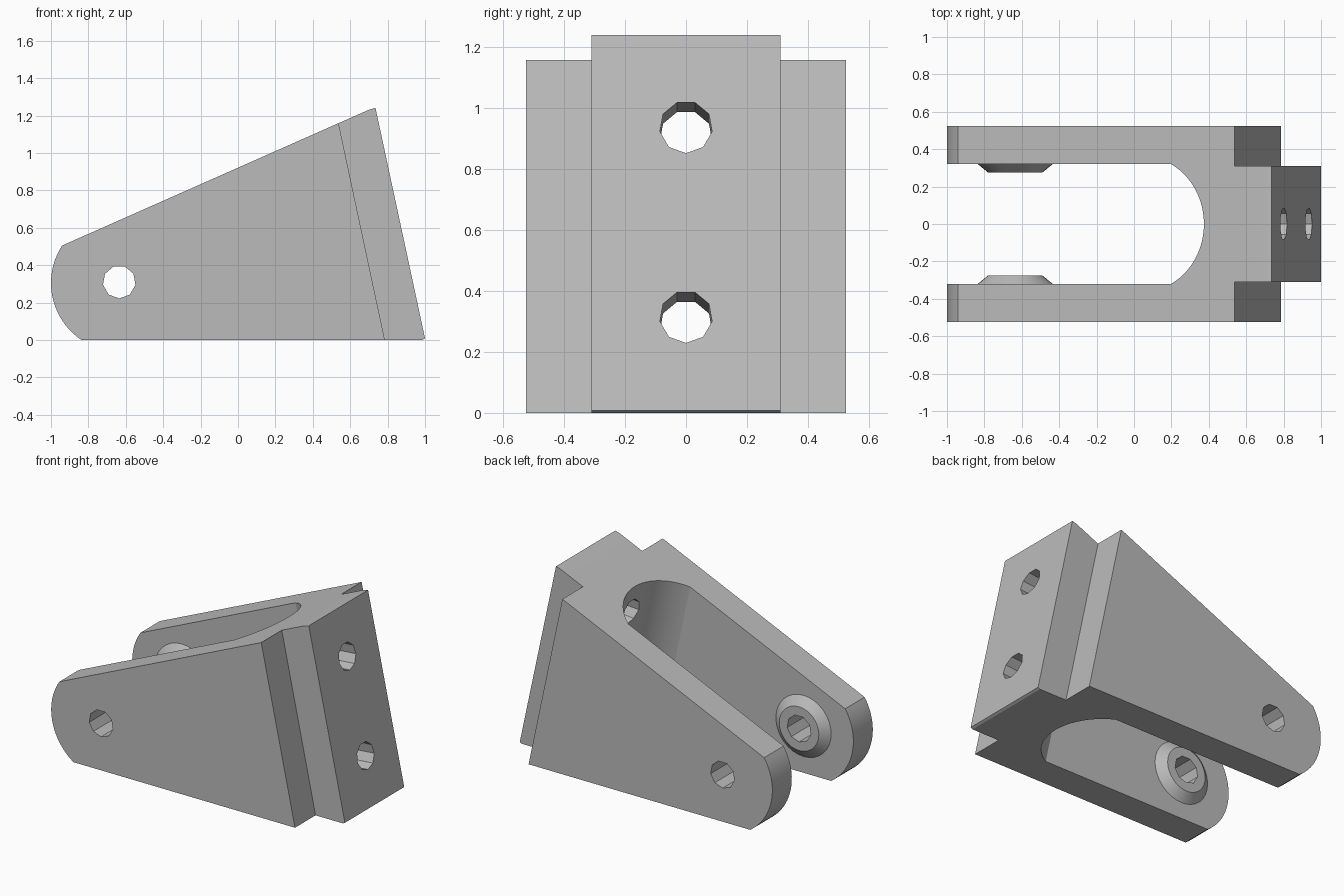
import bpy
import bmesh
from math import radians, sin, cos, asin, atan2, pi
from mathutils import Vector

cube = bpy.data.objects.get("Cube")
if cube:
    bpy.data.objects.remove(cube)

LEAN = 0.2135                    # x lost per unit of height on the mounting face
PIVOT = Vector((-0.635, 0, 0.31))
ARM = 0.525                      # half width of the whole bracket
SLOT = 0.322                     # half width of the gap between the arms

grey = bpy.data.materials.new("plain grey")
grey.use_nodes = True
colour = (0.5, 0.5, 0.5, 1)
grey.diffuse_color = colour
grey.node_tree.nodes["Principled BSDF"].inputs["Base Color"].default_value = colour


def prism(name, lower, upper):
    """Closed solid between two matching outlines."""
    bm = bmesh.new()
    a = [bm.verts.new(p) for p in lower]
    b = [bm.verts.new(p) for p in upper]
    n = len(a)
    bm.faces.new(a)
    bm.faces.new(b[::-1])
    for i in range(n):
        j = (i + 1) % n
        bm.faces.new((a[i], b[i], b[j], a[j]))
    bmesh.ops.recalc_face_normals(bm, faces=bm.faces)
    mesh = bpy.data.meshes.new(name)
    bm.to_mesh(mesh)
    bm.free()
    mesh.materials.append(grey)
    obj = bpy.data.objects.new(name, mesh)
    bpy.context.collection.objects.link(obj)
    return obj


def side_prism(name, outline, y0, y1):
    """Extrude an x-z outline along y."""
    return prism(name, [(x, y0, z) for x, z in outline], [(x, y1, z) for x, z in outline])


def circle(centre, radius, count, start=0.0):
    return [(centre.x + radius * cos(start + 2 * pi * i / count),
             centre.z + radius * sin(start + 2 * pi * i / count)) for i in range(count)]


def activate(obj):
    bpy.ops.object.select_all(action="DESELECT")
    obj.select_set(True)
    bpy.context.view_layer.objects.active = obj


def cut(obj, cutter):
    cutter.hide_render = True
    mod = obj.modifiers.new("cut", "BOOLEAN")
    mod.operation = "DIFFERENCE"
    mod.solver = "EXACT"
    mod.object = cutter
    activate(obj)
    bpy.ops.object.modifier_apply(modifier=mod.name)
    bpy.data.objects.remove(cutter)


# Bracket body: wedge outline with rounded arm ends
start, end = atan2(0.195, -0.305), atan2(-0.31, -0.203) + 2 * pi
steps = 20
outline = []
for i in range(steps + 1):
    a = start + (end - start) * i / steps
    r = 0.362 + 0.008 * i / steps
    outline.append((PIVOT.x + r * cos(a), PIVOT.z + r * sin(a)))
outline[-1] = (outline[-1][0], 0)
outline += [(0.985, 0), (1.0, 0.008), (0.735, 1.241), (0.70, 1.231)]
body = side_prism("bracket_body", outline, -ARM, ARM)

# Steps beside the mounting block
for side in (-1, 1):
    notch = [(0.785 + LEAN * 0.2, -0.2), (0.785 - LEAN * 1.5, 1.5), (1.5, 1.5), (1.5, -0.2)]
    cut(body, side_prism("notch_cutter", notch, side * 0.31, side * 0.8))

# Leaning slot with a curved end
radius, centre_x = 0.363, 0.243
half = asin(SLOT / radius)
plan = [(-2, -SLOT)]
for i in range(25):
    a = -half + 2 * half * i / 24
    plan.append((centre_x + radius * cos(a), radius * sin(a)))
plan.append((-2, SLOT))
cut(body, prism("slot_cutter", *[[(x - LEAN * z, y, z) for x, y in plan] for z in (-0.2, 1.5)]))

# Mounting holes, sloping slightly down into the slot
ring = circle(Vector((0, 0, 0)), 0.087, 9, radians(-90))
for height in (0.315, 0.938):
    face_x = 1.0 - LEAN * height
    ends = [[(face_x + dx, y, height + 0.08 * dx + z) for y, z in ring] for dx in (-0.6, 0.2)]
    cut(body, prism("mounting_hole_cutter", *ends))

# Conical bosses on the inner arm faces
parts = [body]
for side, label in ((-1, "right"), (1, "left")):
    base, tip = [[(x, side * y, z) for x, z in circle(PIVOT, r, 32)]
                 for r, y in ((0.205, SLOT + 0.002), (0.145, 0.275))]
    parts.append(prism(label + "_pivot_boss", base, tip))

# Pivot holes and shading
for part in parts:
    cut(part, side_prism("pivot_cutter", circle(PIVOT, 0.088, 9, radians(-90)), -1, 1))
    activate(part)
    bpy.ops.object.shade_smooth_by_angle(angle=radians(25))
